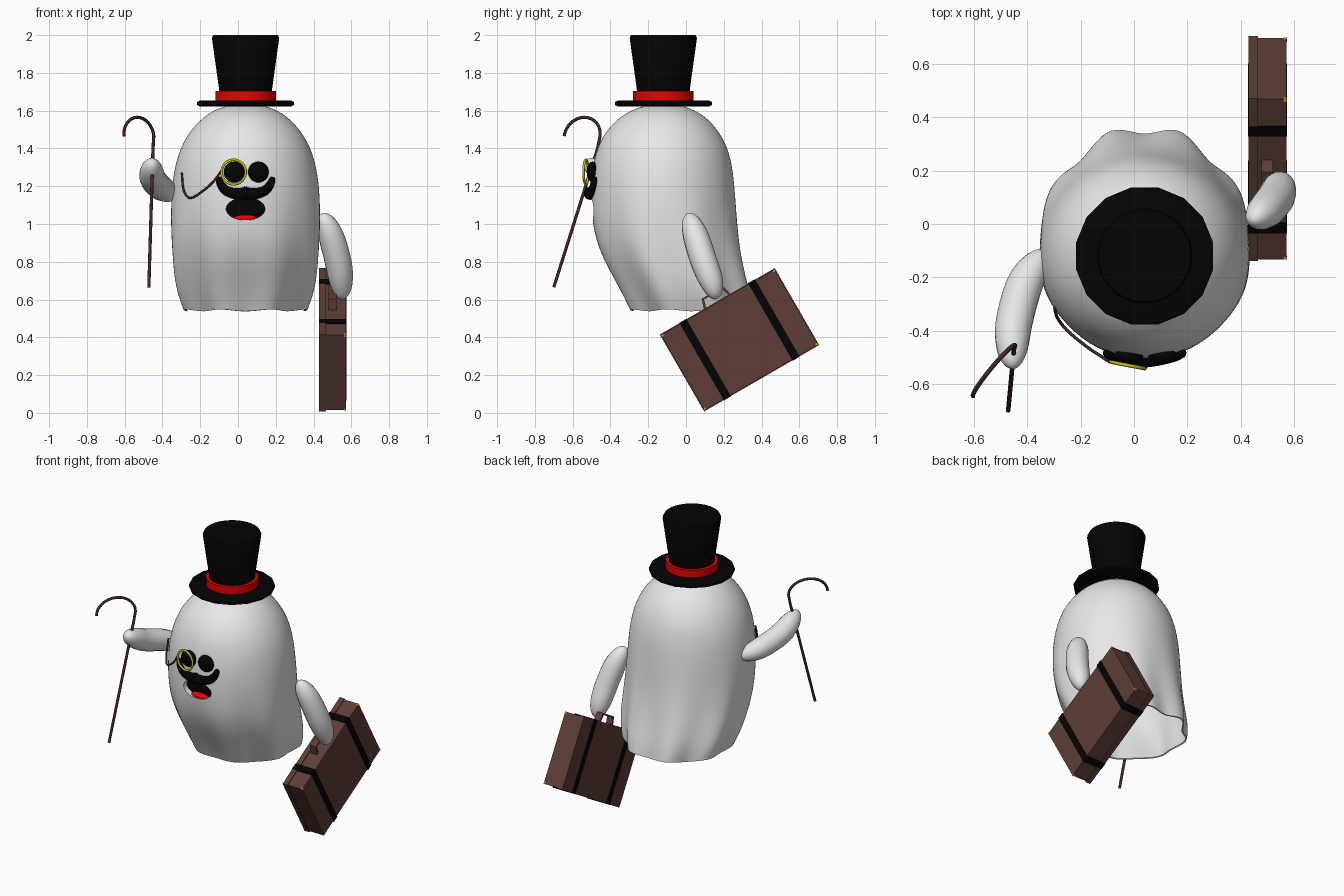
import bpy, bmesh
from math import sin, cos, pi, sqrt, radians
from mathutils import Vector, Matrix

if "Cube" in bpy.data.objects:
    bpy.data.objects.remove(bpy.data.objects["Cube"])


def material(name, rgb):
    m = bpy.data.materials.new(name)
    m.use_nodes = True
    m.diffuse_color = (*rgb, 1)
    m.node_tree.nodes["Principled BSDF"].inputs["Base Color"].default_value = (*rgb, 1)
    return m


WHITE = material("sheet white", (.8, .8, .8))
BLACK = material("black", (.001, .001, .001))
RED = material("red", (.8, .001, .001))
GOLD = material("gold", (.6, .52, .003))
BROWN = material("leather brown", (.11, .046, .038))
DARK = material("dark wood", (.055, .02, .018))


def finish(obj, angle=40):
    """Apply modifiers and shade smooth with sharp corners."""
    bpy.ops.object.select_all(action='DESELECT')
    obj.select_set(True)
    bpy.context.view_layer.objects.active = obj
    bpy.ops.object.convert(target='MESH')
    bpy.ops.object.shade_smooth_by_angle(angle=radians(angle))
    return obj


def add(name, bm, mat):
    bmesh.ops.recalc_face_normals(bm, faces=bm.faces)
    me = bpy.data.meshes.new(name)
    bm.to_mesh(me)
    bm.free()
    me.materials.append(mat)
    obj = bpy.data.objects.new(name, me)
    bpy.context.collection.objects.link(obj)
    return obj


def skin(bm, rings):
    """Join rings of vertices with quads."""
    for a, b in zip(rings, rings[1:]):
        n = len(a)
        for i in range(n):
            bm.faces.new((a[i], a[(i + 1) % n], b[(i + 1) % n], b[i]))


def lathe(name, profile, mat, sides):
    """Closed solid turned about the hat's axis from (radius, z) points."""
    bm = bmesh.new()
    rings = [[bm.verts.new((.04 + r * cos(2 * pi * (i + .5) / sides),
                            -.12 + r * sin(2 * pi * (i + .5) / sides), z))
              for i in range(sides)] for r, z in profile]
    skin(bm, rings)
    bm.faces.new(rings[0])
    bm.faces.new(rings[-1])
    return finish(add(name, bm, mat))


def ellipsoid(name, centre, size, mat):
    bm = bmesh.new()
    bmesh.ops.create_uvsphere(bm, u_segments=24, v_segments=16, radius=1)
    bm.transform(Matrix.Translation(centre) @ Matrix.Diagonal((*size, 1)))
    return finish(add(name, bm, mat))


def oval_tube(name, y, depth, capped):
    """Mouth-shaped tube running along y."""
    bm = bmesh.new()
    bmesh.ops.create_cone(bm, cap_ends=capped, segments=32, radius1=1, radius2=1, depth=depth)
    bm.transform(Matrix.Translation((.04, y, 1.08)) @ Matrix.Diagonal((.103, 1, .06, 1))
                 @ Matrix.Rotation(pi / 2, 4, 'X'))
    return add(name, bm, WHITE)


def sample(points, n):
    """Smooth path through the points, with samples crowded at the ends."""
    p = [Vector(q) for q in points]
    p = [2 * p[0] - p[1]] + p + [2 * p[-1] - p[-2]]
    out = []
    for k in range(n + 1):
        t = (.5 - .5 * cos(pi * k / n)) * (len(p) - 3)
        i = min(int(t), len(p) - 4)
        t -= i
        a, b, c, d = p[i:i + 4]
        out.append(b + .5 * t * (c - a + t * (2 * a - 5 * b + 4 * c - d + t * (3 * (b - c) + d - a))))
    return out


def tube(name, path, radii, mat, res=3):
    cu = bpy.data.curves.new(name, 'CURVE')
    cu.dimensions = '3D'
    cu.bevel_depth = 1
    cu.bevel_resolution = res
    cu.use_fill_caps = True
    sp = cu.splines.new('POLY')
    sp.points.add(len(path) - 1)
    for pt, co, r in zip(sp.points, path, radii):
        pt.co = (*co, 1)
        pt.radius = r
    cu.materials.append(mat)
    obj = bpy.data.objects.new(name, cu)
    bpy.context.collection.objects.link(obj)
    return finish(obj, 60)


def arm(name, points, r):
    """Plump limb, thickest at the middle, with round ends."""
    path = sample(points, 32)
    s = [0]
    for a, b in zip(path, path[1:]):
        s.append(s[-1] + (b - a).length)
    radii = [max(.002, r * sqrt(max(0, 1 - abs(2 * d / s[-1] - 1) ** 3))) for d in s]
    return tube(name, path, radii, WHITE, 6)


# Sheet body: rings of (z, x radius, y front, y back) with folds toward the hem
bm = bmesh.new()
rings = []
for z, rx, yf, yb in ((.543, .332, -.30, .357), (.62, .364, -.338, .347), (.72, .386, -.393, .323),
                      (.85, .396, -.464, .296), (1.0, .4, -.502, .274), (1.2, .393, -.508, .258),
                      (1.35, .366, -.488, .24), (1.46, .318, -.447, .196), (1.55, .245, -.375, .127),
                      (1.61, .16, -.28, .04), (1.635, .06, -.18, -.06)):
    fold = .02 * max(0, (1.1 - z) / .55)
    ring = []
    for i in range(48):
        a = 2 * pi * i / 48
        f = -fold * cos(8 * a)
        ring.append(bm.verts.new((.04 + (rx + f) * cos(a),
                                  (yf + yb) / 2 + ((yb - yf) / 2 + f) * sin(a),
                                  z + .3 * f)))
    rings.append(ring)
skin(bm, rings)
bm.faces.new(rings[-1])
body = add("sheet_body", bm, WHITE)
body.modifiers.new("smooth", 'SUBSURF').levels = 2
shell = body.modifiers.new("shell", 'SOLIDIFY')
shell.thickness = .008
shell.offset = -1

# Mouth: opening cut through the sheet, white lining, dark back and tongue
cutter = oval_tube("mouth_cutter", -.5, .3, True)
cutter.hide_render = True
cut = body.modifiers.new("mouth", 'BOOLEAN')
cut.object = cutter
cut.solver = 'EXACT'
finish(body)
bpy.data.objects.remove(cutter)
finish(oval_tube("mouth_lining", -.467, .04, False))
ellipsoid("mouth_inside", (.04, -.447, 1.08), (.13, .012, .085), BLACK)
ellipsoid("tongue", (.04, -.462, 1.03), (.062, .028, .019), RED)

# Eyes and moustache
for name, x in (("right_eye", -.02), ("left_eye", .108)):
    ellipsoid(name, (x, -.495, 1.275), (.055, .03, .055), BLACK)
for name, s in (("right_moustache", -1), ("left_moustache", 1)):
    path = sample([(.04 + s * x, y, z) for x, y, z in
                   ((-.01, -.506, 1.163), (.045, -.503, 1.16), (.1, -.494, 1.175), (.13, -.487, 1.208),
                    (.145, -.483, 1.248))], 20)
    tube(name, path, [.004 + .032 * (1 - k / 20) ** .55 for k in range(21)], BLACK, 4)

# Monocle and its cord
bpy.ops.mesh.primitive_torus_add(major_radius=.065, minor_radius=.007, major_segments=32,
                                 minor_segments=8, location=(-.023, -.53, 1.275),
                                 rotation=(pi / 2, 0, radians(-11)))
ring = bpy.context.object
ring.name = "monocle_ring"
ring.data.materials.append(GOLD)
finish(ring, 60)
cord = sample([(-.09, -.518, 1.28), (-.13, -.492, 1.225), (-.18, -.458, 1.18), (-.25, -.4, 1.137),
               (-.287, -.352, 1.175), (-.298, -.315, 1.27)], 28)
tube("monocle_cord", cord, [.006] * 29, DARK)

# Top hat
lathe("hat_brim", ((.245, 1.622), (.262, 1.63), (.262, 1.646), (.245, 1.654)), BLACK, 16)
lathe("hat_band", ((.161, 1.65), (.161, 1.703)), RED, 32)
lathe("hat_crown", ((.135, 1.65), (.142, 1.72), (.179, 1.985), (.172, 2.0)), BLACK, 32)

# Arms
arm("right_arm", ((-.33, -.1, 1.15), (-.405, -.215, 1.19), (-.448, -.36, 1.235),
                  (-.457, -.46, 1.285), (-.455, -.54, 1.33)), .07)
arm("left_arm", ((.445, .012, 1.055), (.492, .05, .94), (.53, .095, .8), (.547, .14, .68),
                 (.55, .158, .602)), .071)

# Walking cane
hook = [Vector((-.525 + .079 * cos(t) - .008 * sin(t), -.55 + .095 * cos(t) + .012 * sin(t),
                1.465 + .1 * sin(t))) for t in [pi * k / 16 for k in range(17)]]
path = [Vector((-.472, -.70, .665)), Vector((-.45, -.468, 1.4))] + hook
tube("cane", path, [.0085] * len(path), DARK)

# Suitcase, built upright then tilted about x: local y is length, z is height
TILT = Matrix.Translation((.5, .283, .387)) @ Matrix.Rotation(radians(30), 4, 'X')


def case_box(name, centre, size, mat):
    bm = bmesh.new()
    bmesh.ops.create_cube(bm, size=1)
    bm.transform(TILT @ Matrix.Translation(centre) @ Matrix.Diagonal((*size, 1)))
    return add(name, bm, mat)


case_box("suitcase_base", (.0185, 0, 0), (.107, .694, .46), BROWN)
case_box("suitcase_lid", (-.0525, 0, 0), (.035, .703, .47), BROWN)
for name, y in (("front_strap", -.21), ("back_strap", .21)):
    case_box(name, (.001, y, 0), (.146, .043, .474), BLACK)
for i, y in enumerate((-.342, .342)):
    for j, z in enumerate((-.225, .225)):
        case_box("corner_guard_%d" % (2 * i + j + 1), (.067, y, z), (.012, .012, .012), GOLD)

# Suitcase handle: bent flat strip
bm = bmesh.new()
outer = ((-.085, .225), (-.065, .288), (.065, .288), (.085, .225))
inner = [(y * .86, z - .01) for y, z in outer]
loops = [[bm.verts.new((x, y, z)) for y, z in (*outer, *inner[::-1])] for x in (-.022, .022)]
skin(bm, loops)
for lp in loops:
    for i in range(3):
        bm.faces.new((lp[i], lp[i + 1], lp[6 - i], lp[7 - i]))
bm.transform(TILT)
add("suitcase_handle", bm, BROWN)
